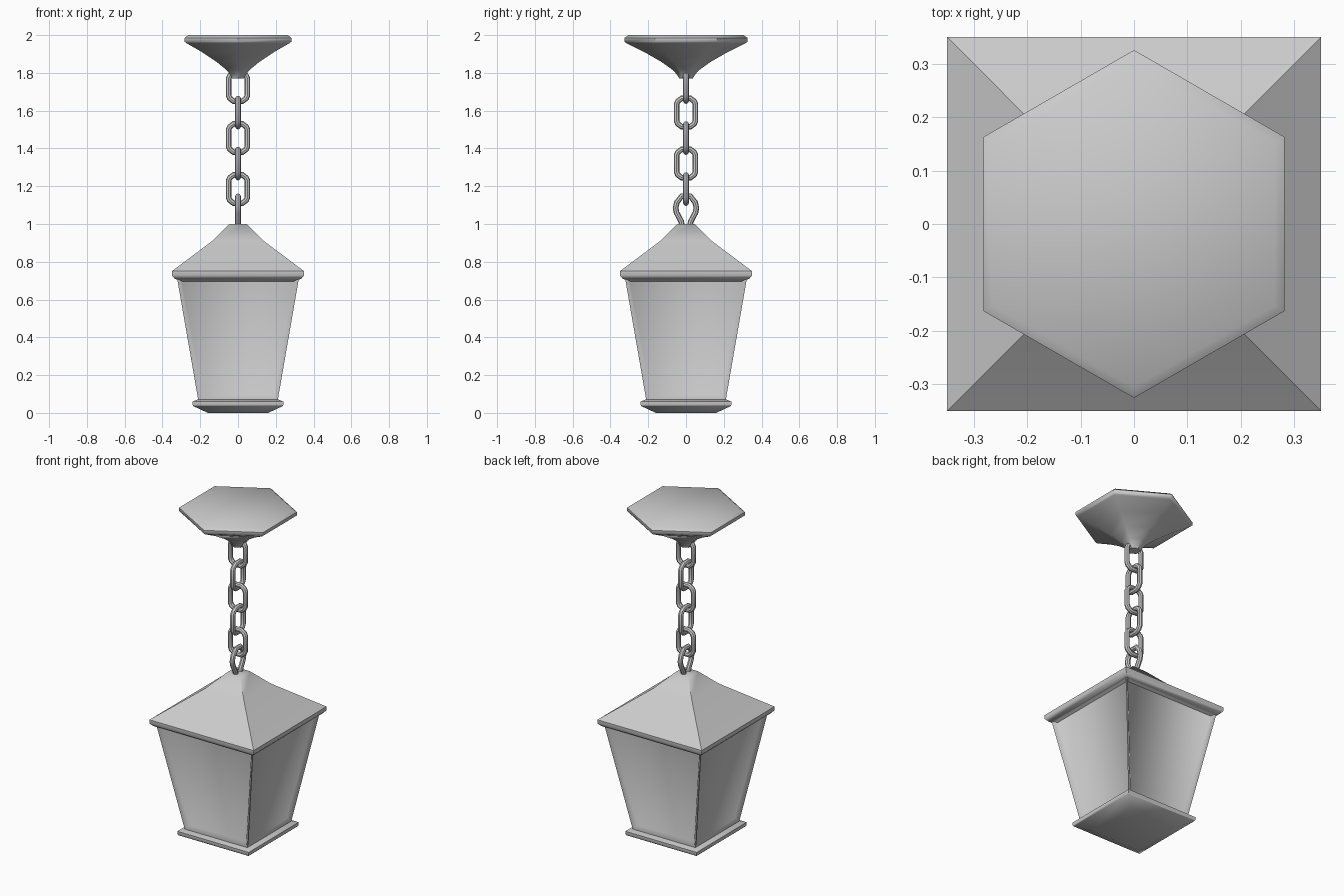
import bpy, bmesh
from math import sin, cos, pi, sqrt, radians

if "Cube" in bpy.data.objects:
    bpy.data.objects.remove(bpy.data.objects["Cube"])


def smooth(obj, angle=50):
    bpy.ops.object.select_all(action='DESELECT')
    obj.select_set(True)
    bpy.context.view_layer.objects.active = obj
    bpy.ops.object.shade_smooth_by_angle(angle=radians(angle))


def stack(name, profile, sides, start, scale=1.0, panels=False):
    """Closed solid of n-sided rings from a (radius, z) profile."""
    bm = bmesh.new()
    rings = [[bm.verts.new((r * scale * cos(start + 2 * pi * i / sides),
                            r * scale * sin(start + 2 * pi * i / sides), z))
              for i in range(sides)] for r, z in profile]
    walls = []
    for a, b in zip(rings, rings[1:]):
        for i in range(sides):
            j = (i + 1) % sides
            walls.append(bm.faces.new((a[i], a[j], b[j], b[i])))
    bm.faces.new(rings[0][::-1])
    bm.faces.new(rings[-1])
    bmesh.ops.recalc_face_normals(bm, faces=bm.faces)
    if panels:
        # thin flat frame, then a sloped step down to the pane
        bmesh.ops.inset_individual(bm, faces=walls, thickness=0.012)
        bmesh.ops.inset_individual(bm, faces=walls, thickness=0.022, depth=-0.018)
    me = bpy.data.meshes.new(name)
    bm.to_mesh(me)
    bm.free()
    obj = bpy.data.objects.new(name, me)
    bpy.context.collection.objects.link(obj)
    smooth(obj)
    return obj


def wire(name, pts, closed, radius=0.015):
    """Round rod following a path, converted to mesh."""
    cu = bpy.data.curves.new(name, 'CURVE')
    cu.dimensions = '3D'
    cu.bevel_depth = radius
    cu.bevel_resolution = 2
    cu.use_fill_caps = not closed
    sp = cu.splines.new('POLY')
    sp.points.add(len(pts) - 1)
    for p, co in zip(sp.points, pts):
        p.co = (*co, 1)
    sp.use_cyclic_u = closed
    obj = bpy.data.objects.new(name, cu)
    bpy.context.collection.objects.link(obj)
    bpy.ops.object.select_all(action='DESELECT')
    obj.select_set(True)
    bpy.context.view_layer.objects.active = obj
    bpy.ops.object.convert(target='MESH')
    obj = bpy.context.view_layer.objects.active
    smooth(obj, 40)
    return obj


SQ = dict(sides=4, start=pi / 4, scale=sqrt(2))

# base plate
stack("base", [(0.16, 0.0), (0.235, 0.035), (0.24, 0.042), (0.24, 0.06), (0.215, 0.07)], **SQ)

# tapered lantern body with recessed panes
stack("lantern_body", [(0.21, 0.065), (0.323, 0.715)], panels=True, **SQ)

# roof with eave and kinked slope
stack("roof", [(0.32, 0.705), (0.335, 0.71), (0.35, 0.728), (0.35, 0.75),
               (0.13, 0.915), (0.046, 1.0)], **SQ)

# open hanging loop on the roof
half = [(0.018, 0.98), (0.026, 1.015), (0.05, 1.06), (0.055, 1.085), (0.048, 1.115), (0.022, 1.148)]
wire("roof_loop", [(0, -y, z) for y, z in half] + [(0, y, z) for y, z in half[::-1]], False)

# chain of alternating links
outline = [(0.05, 0.045), (0.043, 0.06), (0.023, 0.075)]
quarter = outline + [(-x, z) for x, z in outline[::-1]]
link = quarter + [(-x, -z) for x, z in quarter]
for k in range(5):
    zc = 1.725 - 0.135 * k
    wire(f"chain_link_{k + 1}",
         [(a, 0, zc + b) if k % 2 == 0 else (0, a, zc + b) for a, b in link], True)

# hexagonal ceiling canopy
stack("ceiling_canopy", [(0.036, 1.77), (0.047, 1.79), (0.07, 1.815), (0.13, 1.858),
                         (0.22, 1.91), (0.315, 1.957), (0.326, 1.965), (0.326, 1.985),
                         (0.305, 2.0)], 6, pi / 2)
